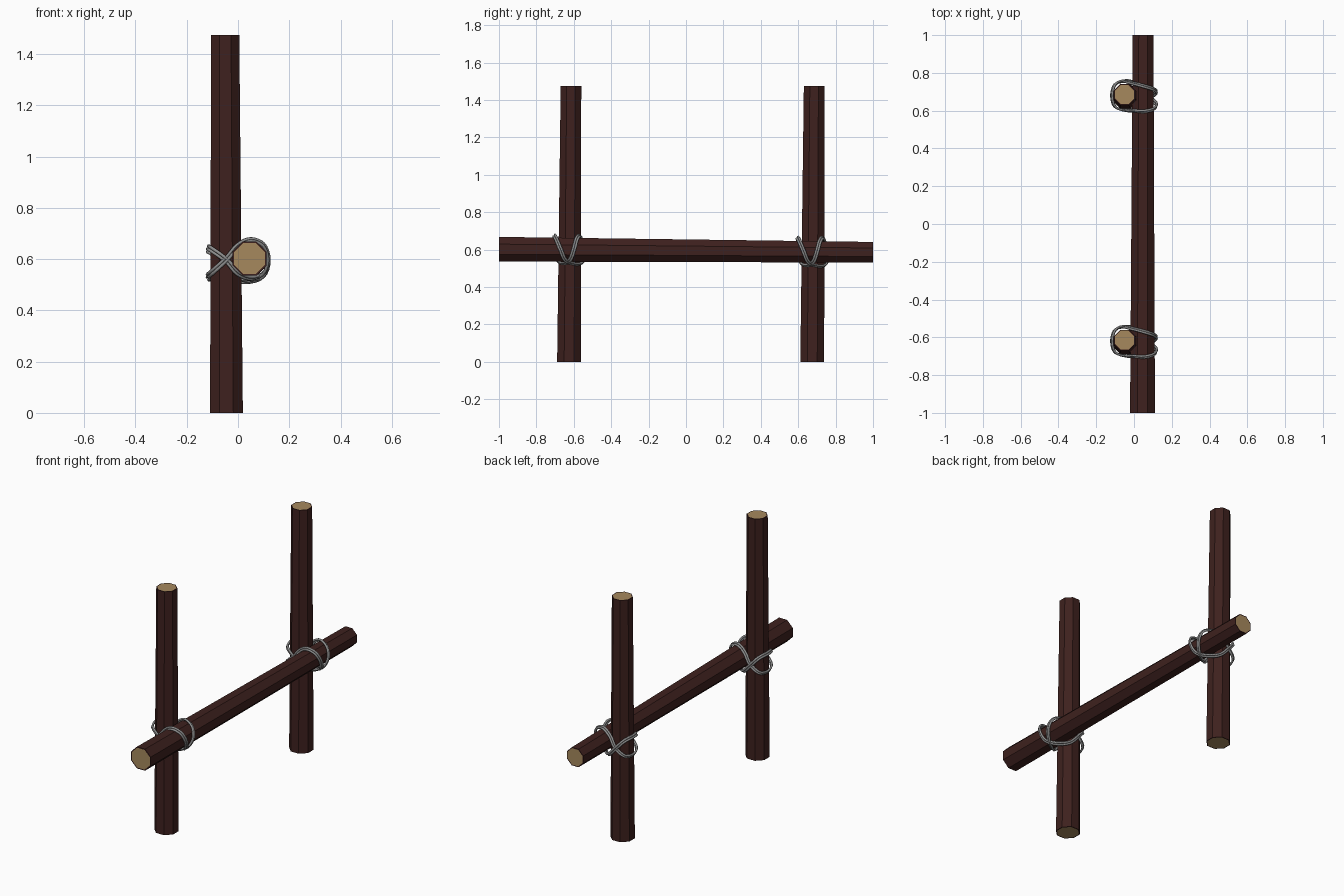
import bpy, bmesh, math
from mathutils import Vector

if "Cube" in bpy.data.objects:
    bpy.data.objects.remove(bpy.data.objects["Cube"])


def material(name, rgb):
    m = bpy.data.materials.new(name)
    m.diffuse_color = (*rgb, 1)
    m.use_nodes = True
    m.node_tree.nodes["Principled BSDF"].inputs["Base Color"].default_value = m.diffuse_color
    return m


BARK = material("bark", (0.048, 0.015, 0.013))
WOOD = material("cut_wood", (0.38, 0.25, 0.11))
ROPE = material("rope", (0.27, 0.27, 0.27))


def log(name, start, end, u, v, r0, r1):
    """Tapered octagonal log; u, v span the cross-section, r = half width."""
    bm = bmesh.new()
    u, v, start, end = map(Vector, (u, v, start, end))

    def ring(c, r):
        r /= math.cos(math.pi / 8)
        angles = [(i + 0.5) * math.pi / 4 for i in range(8)]
        return [bm.verts.new(c + u * r * math.cos(a) + v * r * math.sin(a)) for a in angles]

    rings = [ring(start, r0 * 0.91), ring(start, r0), ring(end, r1), ring(end, r1 * 0.91)]
    for a, b in zip(rings, rings[1:]):
        for i in range(8):
            bm.faces.new((a[i], a[(i + 1) % 8], b[(i + 1) % 8], b[i]))
    for r in (rings[0], rings[-1]):
        bm.faces.new(r).material_index = 1
    bmesh.ops.recalc_face_normals(bm, faces=bm.faces)
    me = bpy.data.meshes.new(name)
    bm.to_mesh(me)
    bm.free()
    me.materials.append(BARK)
    me.materials.append(WOOD)
    bpy.context.collection.objects.link(bpy.data.objects.new(name, me))


# Lashing path around one joint, relative to the post axis in y and rail axis in z
PATH = [Vector(p) for p in (
    (-0.117, 0.0, 0.045), (-0.10, -0.06, 0.035), (-0.045, -0.077, -0.005),
    (0.0, -0.072, -0.055), (0.05, -0.035, -0.074), (0.10, 0.0, -0.054),
    (0.119, 0.02, 0.0), (0.10, 0.035, 0.055), (0.045, 0.052, 0.075),
    (-0.01, 0.066, 0.045), (-0.05, 0.075, -0.01), (-0.10, 0.058, -0.055),
    (-0.117, 0.0, -0.065), (-0.10, -0.06, -0.05), (-0.045, -0.079, 0.0),
    (0.0, -0.08, 0.052), (0.05, -0.084, 0.075), (0.10, -0.073, 0.055),
    (0.119, -0.05, 0.0), (0.10, -0.025, -0.056), (0.05, 0.02, -0.076),
    (0.0, 0.066, -0.07), (-0.05, 0.077, -0.02), (-0.10, 0.06, 0.035))]


def smooth_path(pts, steps=4):
    """Closed Catmull-Rom curve through the points."""
    out, n = [], len(pts)
    for i in range(n):
        a, b, c, d = (pts[(i + k) % n] for k in (-1, 0, 1, 2))
        for s in range(steps):
            t = s / steps
            out.append(0.5 * (2 * b + (c - a) * t + (2 * a - 5 * b + 4 * c - d) * t * t
                              + (3 * b - a - 3 * c + d) * t ** 3))
    return out


def lashing(name, loc):
    """Two thin cords laid side by side along the path."""
    cu = bpy.data.curves.new(name, 'CURVE')
    cu.dimensions = '3D'
    cu.bevel_depth = 0.0065
    cu.bevel_resolution = 1
    cu.materials.append(ROPE)
    pts = smooth_path(PATH)
    n = len(pts)
    for sign in (-1, 1):
        sp = cu.splines.new('POLY')
        sp.points.add(n - 1)
        sp.use_cyclic_u = True
        for i, p in enumerate(pts):
            side = (pts[(i + 1) % n] - pts[i - 1]).cross(p).normalized()
            sp.points[i].co = (*(p + side * 0.006 * sign), 1)
    ob = bpy.data.objects.new(name, cu)
    ob.location = loc
    bpy.context.collection.objects.link(ob)


# Posts and their rope lashings
for label, y, z in (("front", -0.625, 0.6), ("back", 0.675, 0.589)):
    log(label + "_post", (-0.045, y, 0), (-0.05, y + 0.01, 1.475),
        (1, 0, 0), (0, 1, 0), 0.064, 0.055)
    lashing(label + "_rope_lashing", (0, y + 0.005, z))

# Cross rail
log("cross_rail", (0.045, -1, 0.602), (0.048, 1, 0.586),
    (1, 0, 0), (0, 0, 1), 0.066, 0.055)
